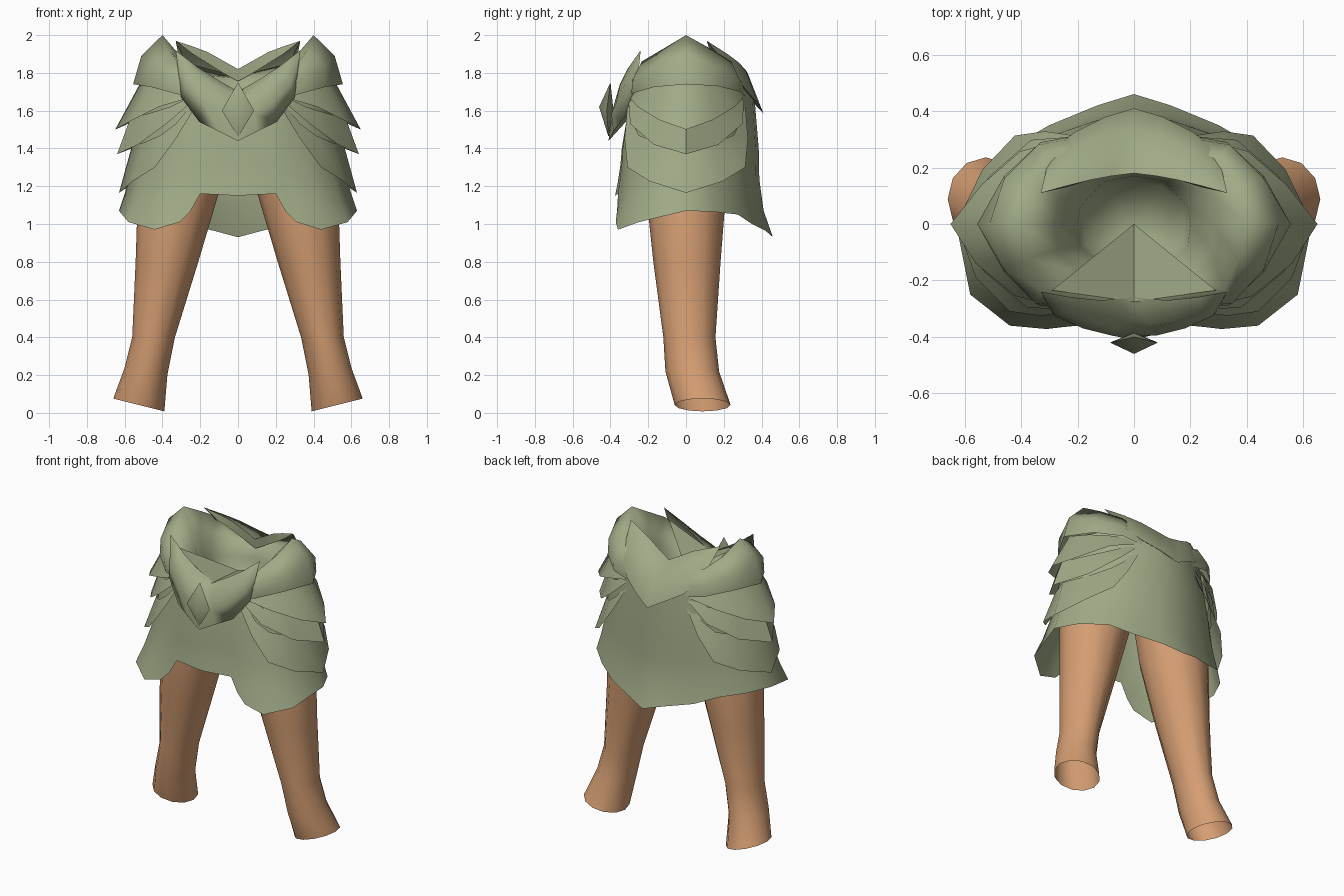
import bpy, math


def material(name, rgb):
    m = bpy.data.materials.new(name)
    m.diffuse_color = (*rgb, 1)
    return m


GREEN = material("sage green", (0.35, 0.40, 0.24))
TAN = material("tan", (0.66, 0.34, 0.17))


def make(name, verts, faces, mat, angle=50):
    me = bpy.data.meshes.new(name)
    me.from_pydata([tuple(v) for v in verts], [], faces)
    me.materials.append(mat)
    ob = bpy.data.objects.new(name, me)
    bpy.context.collection.objects.link(ob)
    bpy.ops.object.select_all(action='DESELECT')
    ob.select_set(True)
    bpy.context.view_layer.objects.active = ob
    # weld the seams, drop collapsed faces, face outward
    bpy.ops.object.mode_set(mode='EDIT')
    bpy.ops.mesh.select_all(action='SELECT')
    bpy.ops.mesh.remove_doubles(threshold=0.002)
    bpy.ops.mesh.dissolve_degenerate()
    bpy.ops.mesh.normals_make_consistent(inside=False)
    bpy.ops.object.mode_set(mode='OBJECT')
    bpy.ops.object.shade_smooth_by_angle(angle=math.radians(angle))
    return ob


def loft(name, rows, mat, mirror=True, closed=False, angle=50):
    """Skin equal-length rows of points; mirror adds the left half."""
    verts, faces = [], []
    for s in ((1, -1) if mirror else (1,)):
        base, n = len(verts), len(rows[0])
        verts += [(s * x, y, z) for r in rows for x, y, z in r]
        for i in range(len(rows) - 1):
            for j in range(n if closed else n - 1):
                k = (j + 1) % n
                f = [base + i * n + j, base + i * n + k,
                     base + (i + 1) * n + k, base + (i + 1) * n + j]
                faces.append(f if s > 0 else f[::-1])
    return make(name, verts, faces, mat, angle)


# Cloak body: columns run from front centre round to back centre (top, middle, hem)
columns = [
    ((0, -.28, 1.70), (0, -.34), (0, -.375, 1.15)),
    ((.15, -.29, 1.70), (.18, -.335), (.20, -.36, 1.16)),
    ((.20, -.285, 1.70), (.23, -.325), (.25, -.365, 1.07)),
    ((.24, -.27, 1.70), (.28, -.31), (.31, -.372, 1.01)),
    ((.32, -.22, 1.72), (.38, -.265), (.44, -.36, .97)),
    ((.41, -.14, 1.74), (.48, -.175), (.58, -.25, 1.01)),
    ((.49, 0, 1.76), (.55, 0), (.63, 0, 1.07)),
    ((.41, .14, 1.76), (.485, .14), (.56, .145, 1.065)),
    ((.32, .23, 1.75), (.37, .255), (.43, .275, 1.05)),
    ((.22, .30, 1.72), (.27, .32), (.30, .35, 1.0)),
    ((.10, .35, 1.70), (.13, .368), (.13, .42, .965)),
    ((0, .36, 1.70), (0, .385), (0, .46, .93)),
]
rows = [[c[0] for c in columns], [(*c[1], 1.4) for c in columns]]
for t in (.35, .7, 1):
    row = []
    for _, m, h in columns:
        e = t ** (3 if h[1] > .3 else 1.5)      # the back flares only near the hem
        row.append((m[0] + (h[0] - m[0]) * e, m[1] + (h[1] - m[1]) * e, 1.4 + (h[2] - 1.4) * t))
    rows.append(row)
loft("cloak_body", rows, GREEN)

# Overlapping side layers: front half of upper and lower edge, repeated at the back
layers = [
    ([(.25, -.28, 1.70), (.36, -.23, 1.72), (.47, -.12, 1.74), (.51, 0, 1.76)],
     [(.25, -.30, 1.67), (.42, -.255, 1.62), (.56, -.14, 1.55), (.65, 0, 1.50)]),
    ([(.24, -.28, 1.68), (.36, -.25, 1.62), (.49, -.14, 1.58), (.57, 0, 1.56)],
     [(.24, -.305, 1.65), (.38, -.295, 1.53), (.53, -.17, 1.42), (.64, 0, 1.37)]),
    ([(.22, -.28, 1.66), (.33, -.28, 1.53), (.41, -.25, 1.47), (.50, -.15, 1.43), (.56, 0, 1.42)],
     [(.22, -.31, 1.63), (.33, -.325, 1.45), (.44, -.31, 1.30), (.56, -.19, 1.225), (.63, 0, 1.165)]),
]
for i, pair in enumerate(layers):
    loft("side_layer_%d" % (i + 1),
         [e + [(x * .96, -y * 1.01, z) for x, y, z in e[-2::-1]] for e in pair], GREEN)

# Cowl: each column goes from outer bottom over the crest down into the neck
cowl = [
    [(0, -.30, 1.60), (0, -.32, 1.65), (0, -.28, 1.70), (0, -.22, 1.68), (0, -.17, 1.62)],
    [(.33, -.29, 1.69), (.35, -.28, 1.77), (.32, -.235, 1.86), (.20, -.17, 1.75), (.11, -.15, 1.63)],
    [(.46, -.17, 1.725), (.46, -.16, 1.83), (.37, -.125, 1.925), (.27, -.09, 1.82), (.19, -.08, 1.67)],
    [(.555, 0, 1.74), (.512, 0, 1.89), (.40, 0, 2.0), (.28, 0, 1.86), (.20, 0, 1.70)],
    [(.46, .17, 1.73), (.46, .16, 1.83), (.37, .135, 1.925), (.27, .10, 1.82), (.19, .06, 1.70)],
    [(.33, .29, 1.70), (.34, .28, 1.77), (.30, .24, 1.86), (.20, .18, 1.79), (.11, .15, 1.69)],
    [(0, .35, 1.64), (0, .34, 1.70), (0, .27, 1.78), (0, .20, 1.77), (0, .17, 1.70)],
]
for c in cowl:
    x, y, _ = c[-1]
    c += [(x * .9, y * .9, 1.57), (0, -.07, 1.47)]
loft("cowl", list(zip(*cowl)), GREEN, angle=120)

# Front collar flap: inner edge, shoulder, belly, lower edge, tucked underside
corner = (.33, -.24, 1.92)
loft("front_collar", [
    [(0, -.26, 1.70), (.05, -.265, 1.73), (.12, -.27, 1.77), (.22, -.26, 1.835), corner],
    [(0, -.35, 1.68), (.06, -.36, 1.70), (.14, -.35, 1.74), (.24, -.31, 1.82), corner],
    [(0, -.395, 1.56), (.08, -.395, 1.585), (.18, -.37, 1.64), (.28, -.325, 1.74), corner],
    [(0, -.41, 1.44), (.10, -.385, 1.49), (.205, -.345, 1.54), (.30, -.30, 1.67), corner],
    [(0, -.31, 1.55), (.10, -.30, 1.58), (.19, -.28, 1.62), (.27, -.26, 1.72), corner],
], GREEN, angle=120)

# Back collar flap: inner lip, front edge, bulge, lower edge, underside
corner = (.33, .11, 1.97)
loft("back_collar", [
    [(0, .185, 1.755), (.08, .175, 1.80), (.16, .155, 1.85), (.24, .13, 1.90), corner],
    [(0, .18, 1.82), (.08, .17, 1.865), (.16, .155, 1.91), (.24, .135, 1.94), corner],
    [(0, .33, 1.79), (.09, .32, 1.81), (.18, .28, 1.855), (.26, .22, 1.90), corner],
    [(0, .41, 1.585), (.10, .38, 1.64), (.21, .325, 1.70), (.295, .26, 1.79), corner],
    [(0, .34, 1.66), (.10, .32, 1.69), (.18, .27, 1.74), (.26, .20, 1.83), corner],
], GREEN, angle=80)

# Folded cloth inside the neck
make("neck_fold", [(0, 0, 1.68), (.29, -.235, 1.85), (0, -.275, 1.70), (-.29, -.235, 1.85)],
     [(0, 2, 1), (0, 3, 2)], GREEN)

# Diamond clasp
make("clasp", [(0, -.40, 1.75), (.085, -.42, 1.60), (0, -.41, 1.46), (-.085, -.42, 1.60),
               (0, -.46, 1.62), (0, -.385, 1.61)],
     [f for i in range(4) for f in ((i, (i + 1) % 4, 4), ((i + 1) % 4, i, 5))], GREEN, 75)

# Legs: open tapered tubes (centre x, y, z, radius x, radius y, tilt of the ring)
rings = [(.265, 0, 1.42, .215, .205, 0), (.315, 0, 1.17, .215, .212, 0),
         (.376, .005, .80, .166, .178, 0), (.447, .018, .40, .113, .138, 0),
         (.487, .033, .22, .113, .142, .02), (.525, .088, .042, .135, .148, .034)]
leg = []
for cx, cy, cz, rx, ry, tilt in rings:
    leg.append([(cx + rx * math.cos(a), cy + ry * math.sin(a), cz + tilt * math.cos(a))
                for a in (math.tau * k / 12 for k in range(12))])
loft("legs", leg, TAN, closed=True)
